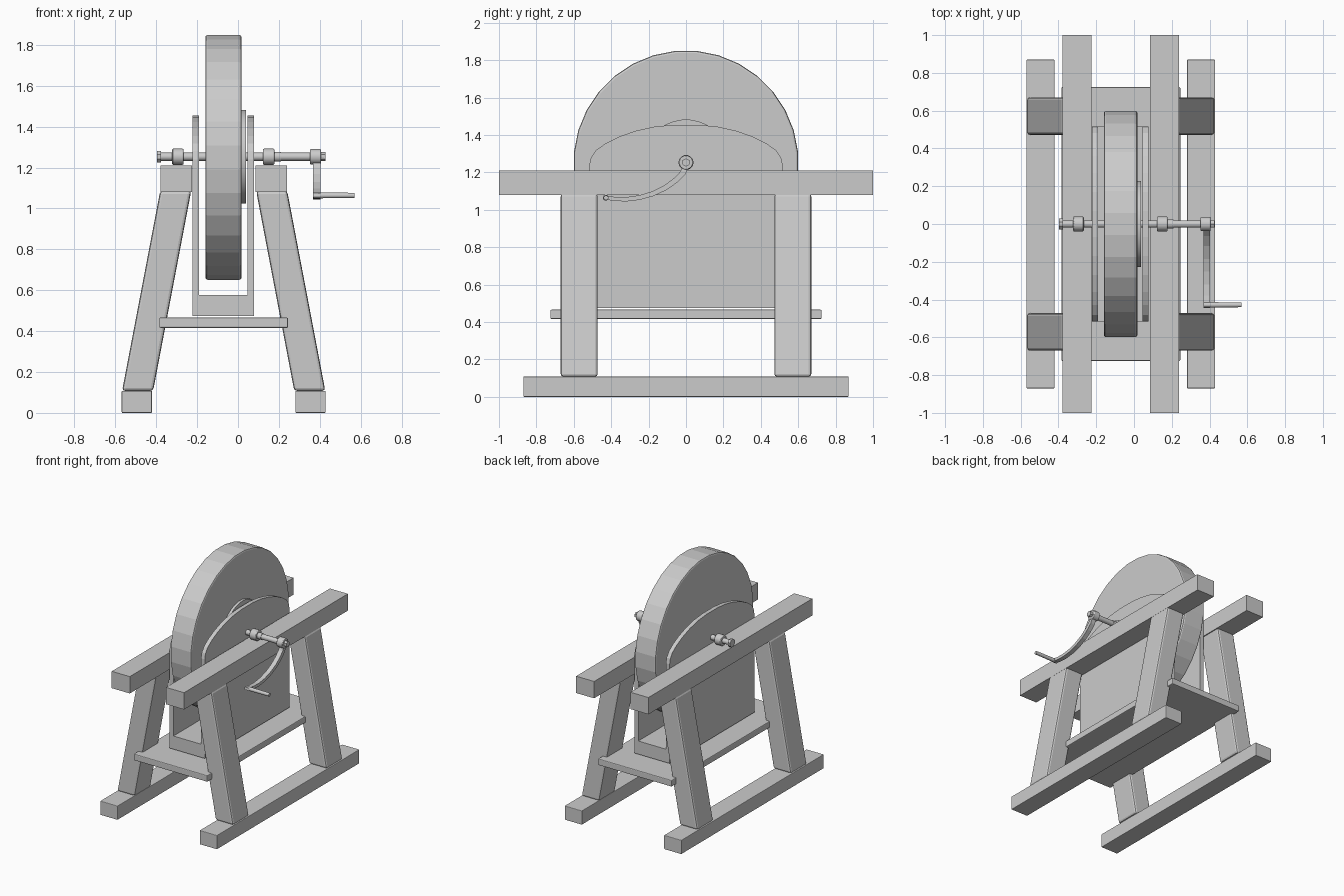
import bpy, bmesh, math
from mathutils import Vector, Matrix

if "Cube" in bpy.data.objects:
    bpy.data.objects.remove(bpy.data.objects["Cube"])

MX = -0.07    # centre plane of the frame
AZ = 1.253    # axle height


def finish(name, bm, bevel=0.0, smooth=False):
    bmesh.ops.recalc_face_normals(bm, faces=bm.faces)
    me = bpy.data.meshes.new(name)
    bm.to_mesh(me)
    bm.free()
    ob = bpy.data.objects.new(name, me)
    bpy.context.collection.objects.link(ob)
    if bevel:
        m = ob.modifiers.new("bevel", 'BEVEL')
        m.width, m.segments, m.limit_method = bevel, 2, 'ANGLE'
    if smooth:
        bpy.ops.object.select_all(action='DESELECT')
        ob.select_set(True)
        bpy.context.view_layer.objects.active = ob
        bpy.ops.object.shade_smooth_by_angle(angle=math.radians(35))
    return ob


def box(name, x, y, z, bevel=0.0, shear=0.0):
    # x, y, z are (min, max); shear shifts the top along x
    bm = bmesh.new()
    bmesh.ops.create_cube(bm, size=1)
    for v in bm.verts:
        top = v.co.z > 0
        v.co = Vector((x[v.co.x > 0] + (shear if top else 0), y[v.co.y > 0], z[top]))
    return finish(name, bm, bevel)


def rod(name, x0, x1, r, y=0.0, z=AZ, n=16, r2=None, bevel=0.0, smooth=True):
    # cylinder along x
    bm = bmesh.new()
    mat = (Matrix.Translation(((x0 + x1) / 2, y, z)) @ Matrix.Rotation(math.pi / 2, 4, 'Y')
           @ Matrix.Rotation(math.pi / n, 4, 'Z'))
    bmesh.ops.create_cone(bm, cap_ends=True, segments=n, radius1=r,
                          radius2=r if r2 is None else r2, depth=x1 - x0, matrix=mat)
    return finish(name, bm, bevel, smooth)


def plate(name, x0, x1, outline):
    # extrude a y-z outline along x
    bm = bmesh.new()
    f = bm.faces.new([bm.verts.new((x0, y, z)) for y, z in outline])
    ext = bmesh.ops.extrude_face_region(bm, geom=[f])["geom"]
    bmesh.ops.translate(bm, vec=(x1 - x0, 0, 0),
                        verts=[g for g in ext if isinstance(g, bmesh.types.BMVert)])
    return finish(name, bm)


# Frame: ground skids, splayed legs, top beams
for side, s in (("left", -1), ("right", 1)):
    def span(c, h):
        return tuple(sorted((MX + s * c - h, MX + s * c + h)))
    box(side + "_skid", span(0.425, 0.074), (-0.87, 0.87), (0, 0.108), 0.004)
    box(side + "_beam", span(0.232, 0.077), (-1, 1), (1.08, 1.21))
    for end, e in (("front", -1), ("back", 1)):
        ys = tuple(sorted((e * 0.472, e * 0.67)))
        box(f"{end}_{side}_leg", span(0.421, 0.076), ys, (0.108, 1.085), 0.014, -s * 0.186)

# Shelf under the trough
box("shelf", (-0.385, 0.245), (-0.725, 0.725), (0.416, 0.466), 0.006)

# Water trough: floor and two round-topped walls
box("trough_floor", (-0.19, 0.048), (-0.517, 0.517), (0.474, 0.576))
half = [(0.517, 0.474), (0.517, 1.24), (0.508, 1.28), (0.482, 1.318), (0.43, 1.355),
        (0.36, 1.39), (0.27, 1.422), (0.17, 1.444), (0.07, 1.454)]
profile = half + [(-y, z) for y, z in reversed(half)]
plate("left_trough_wall", -0.222, -0.19, profile)
plate("right_trough_wall", 0.046, 0.078, profile)

# Grinding wheel with a flange on its right face
rod("grinding_wheel", -0.16, 0.018, 0.602, z=1.25, n=32, bevel=0.012, smooth=False)
rod("wheel_flange", 0.01, 0.038, 0.23, z=AZ, n=32)

# Axle, bearings and end caps
rod("axle", -0.395, 0.42, 0.02)
rod("left_bearing", -0.322, -0.266, 0.04, bevel=0.005)
rod("right_bearing", 0.122, 0.178, 0.04, bevel=0.005)
rod("axle_cap", -0.397, -0.377, 0.031, n=8)
rod("axle_sleeve", 0.178, 0.21, 0.024)
rod("crank_eye", 0.353, 0.405, 0.038, bevel=0.004)
rod("axle_nut", 0.40, 0.427, 0.022, n=6)

# Curved crank arm: a band offset on both sides of a path, then the handle
path = [Vector(p) for p in ((0, 1.235), (-0.018, 1.195), (-0.055, 1.158), (-0.11, 1.118),
                            (-0.18, 1.085), (-0.25, 1.065), (-0.32, 1.056),
                            (-0.38, 1.058), (-0.443, 1.066))]
upper, lower = [], []
for i, p in enumerate(path):
    t = (path[min(i + 1, len(path) - 1)] - path[max(i - 1, 0)]).normalized()
    w = 0.016 - 0.006 * i / (len(path) - 1)
    n = Vector((-t.y, t.x)) * w
    upper.append(p + n)
    lower.append(p - n)
plate("crank_arm", 0.367, 0.403, upper + lower[::-1])
rod("crank_handle", 0.37, 0.57, 0.015, y=-0.428, z=1.064, n=12, r2=0.013)
